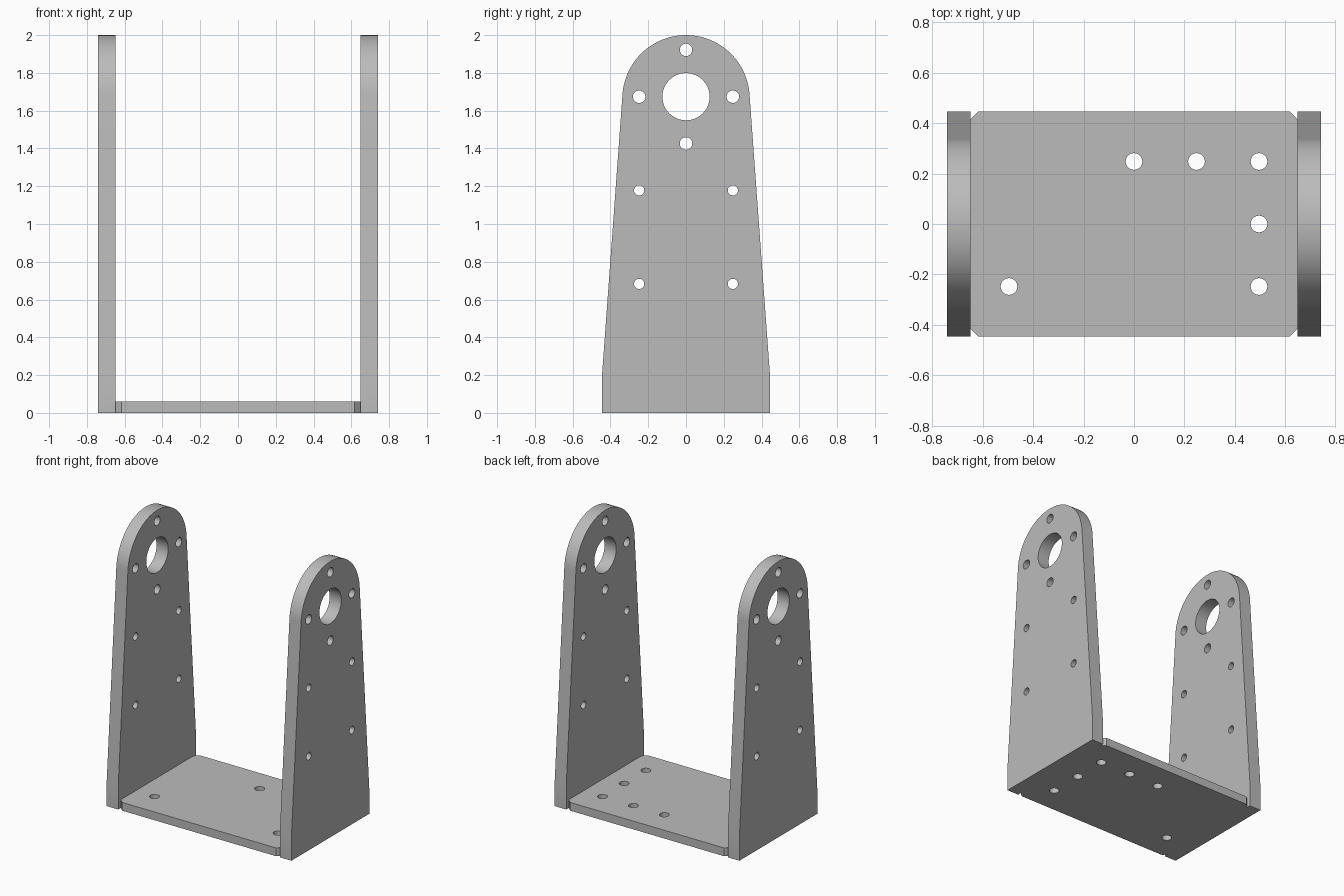
import bpy, bmesh, math
from mathutils import Matrix

cube = bpy.data.objects.get("Cube")
if cube:
    bpy.data.objects.remove(cube, do_unlink=True)

grey = bpy.data.materials.new("plain grey")
grey.use_nodes = True
colour = (0.5, 0.5, 0.5, 1)
grey.diffuse_color = colour
grey.node_tree.nodes["Principled BSDF"].inputs["Base Color"].default_value = colour


def arc(cx, cy, r, start, end, steps):
    return [(cx + r * math.cos(start + (end - start) * i / steps),
             cy + r * math.sin(start + (end - start) * i / steps))
            for i in range(steps + 1)]


def drilled_plate(name, outline, holes, thickness, matrix):
    """Flat plate cut from an outline, with round holes given as (x, y, radius)."""
    curve = bpy.data.curves.new(name, 'CURVE')
    curve.dimensions, curve.fill_mode = '2D', 'BOTH'
    curve.extrude = thickness / 2
    loops = [outline] + [arc(x, y, r, 0, 2 * math.pi, 48)[:-1] for x, y, r in holes]
    for loop in loops:
        spline = curve.splines.new('POLY')
        spline.points.add(len(loop) - 1)
        spline.use_cyclic_u = True
        for point, (x, y) in zip(spline.points, loop):
            point.co = (x, y, 0, 1)
    helper = bpy.data.objects.new(name + "_outline", curve)
    bpy.context.collection.objects.link(helper)
    bpy.context.view_layer.update()
    mesh = bpy.data.meshes.new_from_object(
        helper.evaluated_get(bpy.context.evaluated_depsgraph_get()))
    bpy.data.objects.remove(helper, do_unlink=True)

    # Weld the caps to the rims and stand the plate in place
    bm = bmesh.new()
    bm.from_mesh(mesh)
    bmesh.ops.remove_doubles(bm, verts=bm.verts, dist=1e-5)
    bm.transform(matrix)
    bmesh.ops.recalc_face_normals(bm, faces=bm.faces)
    bm.to_mesh(mesh)
    bm.free()
    mesh.materials.clear()
    mesh.materials.append(grey)
    obj = bpy.data.objects.new(name, mesh)
    bpy.context.collection.objects.link(obj)
    bpy.ops.object.select_all(action='DESELECT')
    obj.select_set(True)
    bpy.context.view_layer.objects.active = obj
    bpy.ops.object.shade_smooth_by_angle(angle=math.radians(30))
    normals = obj.modifiers.new("even_shading", 'WEIGHTED_NORMAL')
    normals.keep_sharp = True
    return obj


# Main sizes
half_depth, inner, outer = 0.446, 0.648, 0.741
floor, chamfer = 0.06, 0.03

# Tapered uprights with rounded tops
radius, tilt = 0.337, 0.07
wall = [(-half_depth, 0.18), (-half_depth, 0), (half_depth, 0), (half_depth, 0.18)]
wall += arc(0, 2 - radius, radius, tilt, math.pi - tilt, 64)

pivot, bolt = 1.674, 0.248
wall_holes = [(0, pivot, 0.125), (0, pivot + bolt, 0.033), (0, pivot - bolt, 0.033)]
for side in (-1, 1):
    wall_holes.append((side * bolt, pivot, 0.033))
    wall_holes += [(side * bolt, z, 0.027) for z in (1.178, 0.683)]

# Maps the outline's x, y to the model's y, z
upright = Matrix(((0, 0, 1, 0), (1, 0, 0, 0), (0, 1, 0, 0), (0, 0, 0, 1)))
for name, side in (("left_upright", 1), ("right_upright", -1)):
    place = Matrix.Translation((side * (inner + outer) / 2, 0, 0)) @ upright
    drilled_plate(name, wall, wall_holes, outer - inner, place)

# Base plate with chamfered corners
a, b = inner, half_depth
base = [(a, -b + chamfer), (a, b - chamfer), (a - chamfer, b), (-a + chamfer, b),
        (-a, b - chamfer), (-a, -b + chamfer), (-a + chamfer, -b), (a - chamfer, -b)]
base_holes = [(x * bolt, y * bolt, 0.033) for x, y in
              ((0, 1), (1, 1), (2, 1), (2, 0), (2, -1), (-2, -1))]
drilled_plate("base_plate", base, base_holes, floor, Matrix.Translation((0, 0, floor / 2)))
